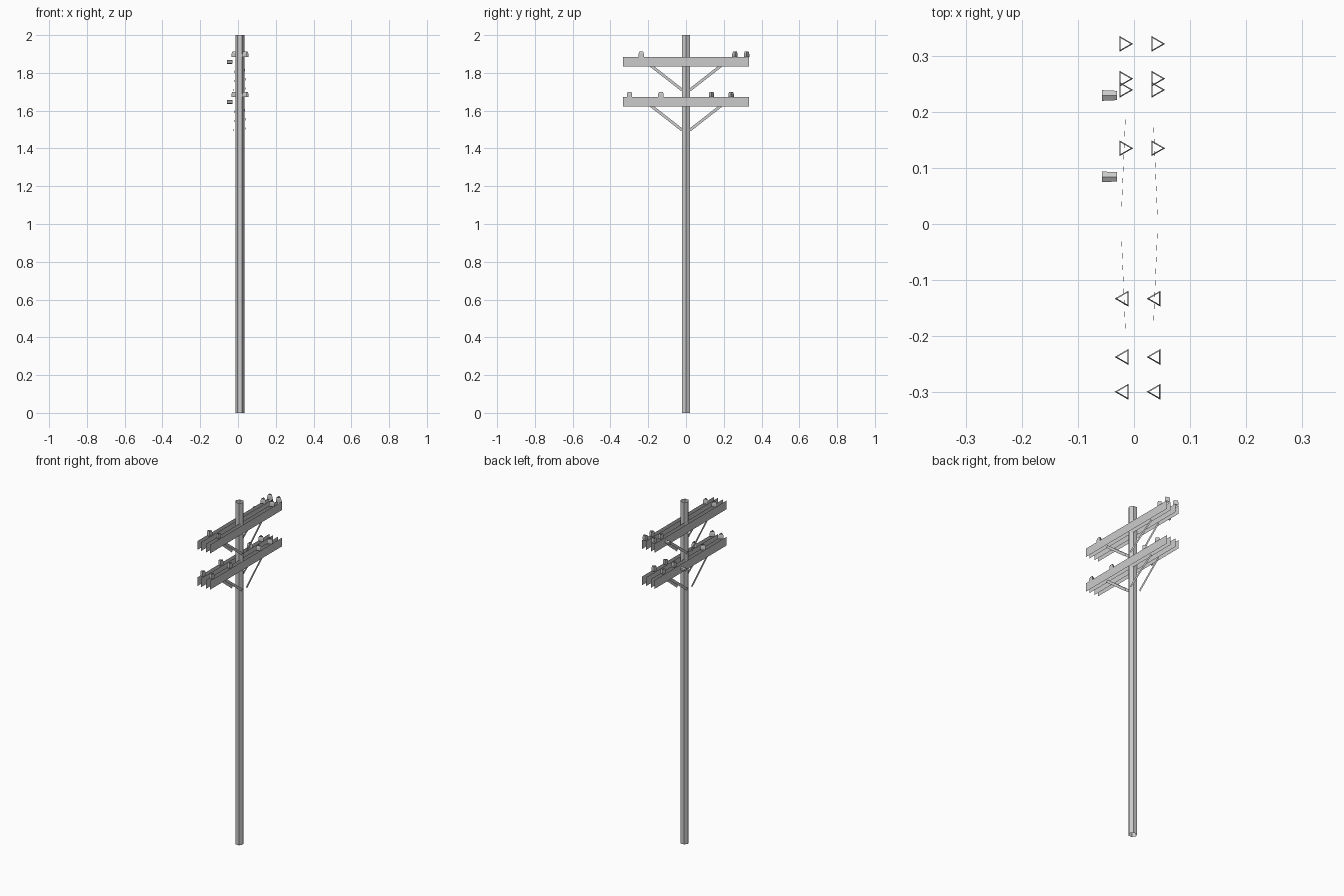
import bpy
import math
from mathutils import Vector, Matrix

if "Cube" in bpy.data.objects:
    bpy.data.objects.remove(bpy.data.objects["Cube"])

CX = 0.0095                 # pole axis in x
ARM_X = (-0.018, 0.039)     # centre of each crossarm of a pair
ARM_T = 0.012               # half thickness of a crossarm
ARM_L = 0.333               # half length of a crossarm


def make(name, verts, faces):
    me = bpy.data.meshes.new(name)
    me.from_pydata([tuple(v) for v in verts], [], faces)
    me.update()
    ob = bpy.data.objects.new(name, me)
    bpy.context.collection.objects.link(ob)
    return ob


def tube(name, sides, profile, matrix, turn=0.0, cap=False):
    """Open faceted tube through (radius, height) rings."""
    verts, faces = [], []
    for r, h in profile:
        for i in range(sides):
            a = turn + 2 * math.pi * i / sides
            verts.append(matrix @ Vector((r * math.cos(a), r * math.sin(a), h)))
    for k in range(len(profile) - 1):
        for i in range(sides):
            j = (i + 1) % sides
            faces.append((k * sides + i, k * sides + j,
                          (k + 1) * sides + j, (k + 1) * sides + i))
    if cap:
        n = len(profile) - 1
        faces.append(tuple(n * sides + i for i in range(sides)))
    return make(name, verts, faces)


# Six-sided open pole
tube("pole", 6, [(0.024, 0), (0.024, 2)], Matrix.Translation((CX, 0, 0)))

# Each level: name, arm bottom, arm top, insulator y positions, side insulator y
levels = [
    ("upper", 1.833, 1.884, (-0.237, 0.259, 0.321), 0.229),
    ("lower", 1.621, 1.672, (-0.299, -0.133, 0.135, 0.239), 0.084),
]

for level, z0, z1, ys, side_y in levels:
    for side, ax in zip(("left", "right"), ARM_X):
        # Crossarm made of two upright boards
        verts, faces = [], []
        for s in (-1, 1):
            b = len(verts)
            x = ax + s * ARM_T
            verts += [(x, -ARM_L, z0), (x, ARM_L, z0), (x, ARM_L, z1), (x, -ARM_L, z1)]
            f = (b, b + 1, b + 2, b + 3)
            faces.append(f if s > 0 else f[::-1])
        make(f"{level}_crossarm_{side}", verts, faces)

        # Flat diagonal braces, mirrored in y
        out = -1 if side == "left" else 1
        verts, faces = [], []
        for m in (-1, 1):
            low = Vector((CX + out * 0.032, m * 0.020, z0 - 0.124))
            top = Vector((CX + out * 0.025, m * 0.184, z0 + 0.004))
            d = (top - low).normalized()
            w = Vector((0, -d.z, d.y)).normalized() * 0.0075
            b = len(verts)
            verts += [low - w, top - w, top + w, low + w]
            f = (b, b + 1, b + 2, b + 3)
            faces.append(f if m * out > 0 else f[::-1])
        make(f"{level}_braces_{side}", verts, faces)

        # Three-sided insulators standing on the arm
        for i, y in enumerate(ys):
            turn = 0 if y > 0 else math.pi
            tube(f"{level}_insulator_{side}_{i + 1}", 3,
                 [(0.0165, 0), (0.0165, 0.015), (0.012, 0.028)],
                 Matrix.Translation((ax, y, z1)), turn)

    # Insulator pointing sideways from the left arm
    mat = (Matrix.Translation((ARM_X[0] - ARM_T, side_y, z1 - 0.026))
           @ Matrix.Rotation(-math.pi / 2, 4, 'Y'))
    tube(f"{level}_side_insulator", 6, [(0.0095, 0), (0.011, 0.027)], mat, 0.0, True)
